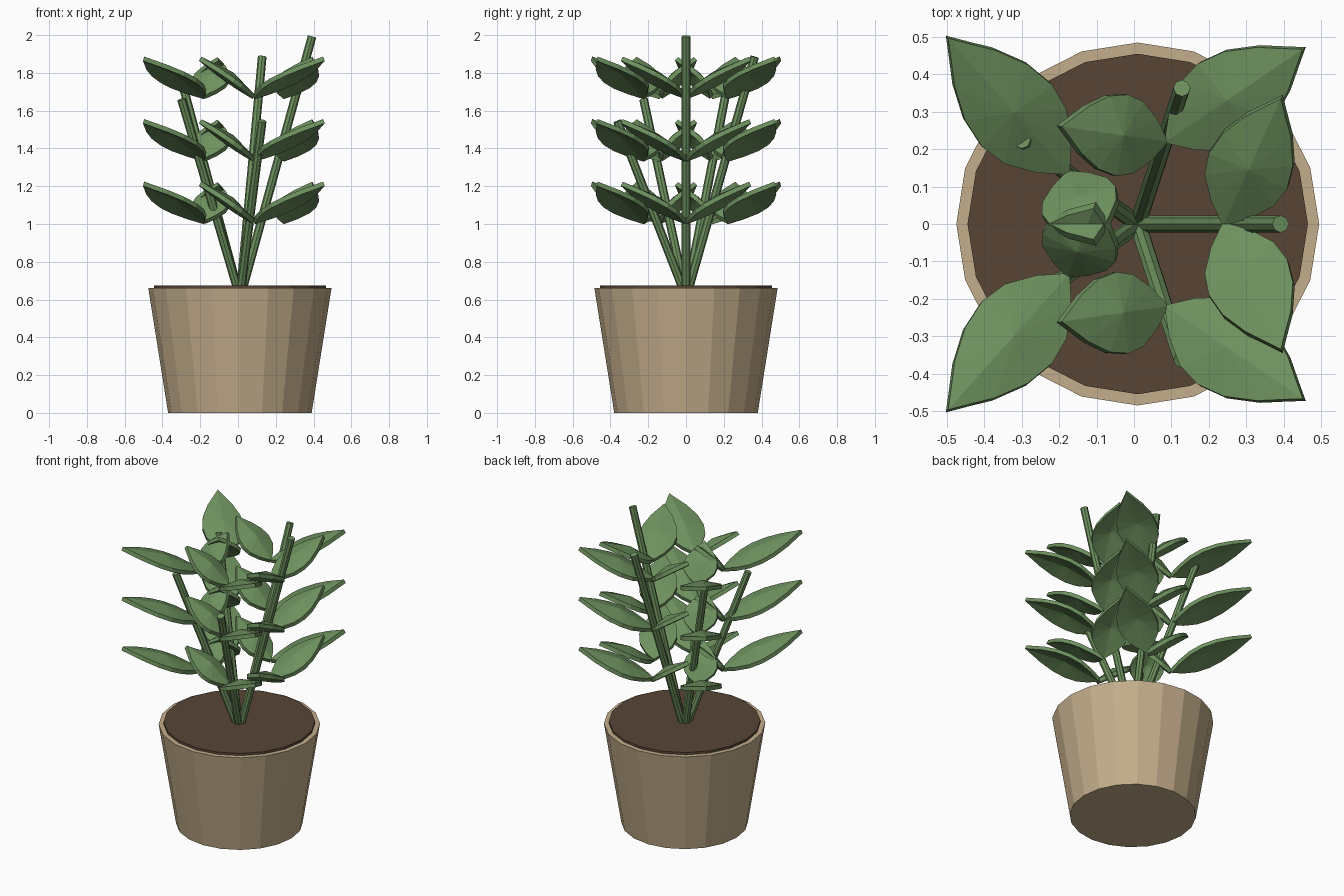
import bpy, bmesh
from math import cos, sin, radians
from mathutils import Vector

cube = bpy.data.objects.get("Cube")
if cube:
    bpy.data.objects.remove(cube, do_unlink=True)


def material(name, rgb):
    m = bpy.data.materials.new(name)
    m.use_nodes = True
    m.diffuse_color = (*rgb, 1)
    m.node_tree.nodes["Principled BSDF"].inputs["Base Color"].default_value = (*rgb, 1)
    return m


TAN = material("tan clay", (0.55, 0.42, 0.26))
BROWN = material("brown soil", (0.095, 0.06, 0.036))
GREEN = material("leaf green", (0.155, 0.285, 0.113))

CENTER_X = 0.01


def add_object(name, bm, mat):
    bmesh.ops.recalc_face_normals(bm, faces=bm.faces)
    mesh = bpy.data.meshes.new(name)
    bm.to_mesh(mesh)
    bm.free()
    mesh.materials.append(mat)
    obj = bpy.data.objects.new(name, mesh)
    bpy.context.scene.collection.objects.link(obj)
    return obj


def cone(name, start, end, r1, r2, sides, mat):
    """Closed flat-shaded frustum between two points."""
    start, end = Vector(start), Vector(end)
    axis = end - start
    bm = bmesh.new()
    bmesh.ops.create_cone(bm, cap_ends=True, segments=sides, radius1=r1,
                          radius2=r2, depth=axis.length)
    turn = Vector((0, 0, 1)).rotation_difference(axis)
    for v in bm.verts:
        v.co = turn @ v.co + (start + end) / 2
    return add_object(name, bm, mat)


# Half outline of a leaf: position along the length, share of the half width
OUTLINE = [(0.13, 0.5), (0.28, 0.88), (0.43, 1), (0.6, 0.9), (0.78, 0.58), (0.9, 0.26)]
THICK = 0.025
DOME = 0.03


def leaf(name, base, tip, width):
    """Pointed slab whose faces fan out from a raised middle."""
    base, tip = Vector(base), Vector(tip)
    along = tip - base
    side = Vector((0, 0, 1)).cross(along).normalized()
    normal = along.normalized().cross(side)
    rim = [base]
    rim += [base + along * t + side * (w * width / 2) for t, w in OUTLINE]
    rim.append(tip)
    rim += [base + along * t - side * (w * width / 2) for t, w in reversed(OUTLINE)]
    middle = base + along * 0.48 + normal * DOME
    bm = bmesh.new()
    rings = []
    for offset in (THICK / 2, -THICK / 2):
        ring = [bm.verts.new(p + normal * offset) for p in rim]
        hub = bm.verts.new(middle + normal * offset)
        for a, b in zip(ring, ring[1:] + ring[:1]):
            bm.faces.new((a, b, hub))
        rings.append(ring)
    top, low = rings
    for i in range(len(top)):
        j = (i + 1) % len(top)
        bm.faces.new((top[i], low[i], low[j], top[j]))
    return add_object(name, bm, GREEN)


# Pot and soil
cone("pot", (CENTER_X, 0, 0), (CENTER_X, 0, 0.66), 0.38, 0.485, 20, TAN)
cone("soil", (CENTER_X, 0, 0.62), (CENTER_X, 0, 0.675), 0.455, 0.455, 20, BROWN)
for name in ("pot", "soil"):
    # put a corner of the polygon on each axis
    bpy.data.objects[name].data.update()

# Five stems fanning out from the soil
for i, height in enumerate((1.993, 1.885, 1.76, 1.66, 1.545)):
    a = radians(72 * i)
    out = Vector((cos(a), sin(a), 0))
    start = Vector((CENTER_X, 0, 0.64)) + out * 0.01
    end = Vector((CENTER_X, 0, height)) + out * 0.382
    cone(f"stem_{i + 1}", start, end, 0.023, 0.023, 8, GREEN)

# Leaves of one side: base x, y, tip x, y, width
LEAVES = {
    "front_corner_leaf": ((-0.175, 0.135), (-0.5, 0.5), 0.25),
    "inner_leaf": ((-0.175, 0.135), (-0.105, -0.05), 0.21),
    "side_leaf": ((0.085, 0.22), (-0.2, 0.262), 0.22),
    "outer_corner_leaf": ((0.085, 0.22), (0.455, 0.47), 0.25),
    "end_leaf": ((0.24, 0.0), (0.395, 0.34), 0.23),
}

# Three tiers, mirrored across the middle
for tier in range(3):
    z = 1.01 + tier * 0.331
    for name, (base, tip, width) in LEAVES.items():
        for label, s in (("a", 1), ("b", -1)):
            leaf(f"{name}_{tier + 1}{label}", (base[0], base[1] * s, z),
                 (tip[0], tip[1] * s, z + 0.203), width)
